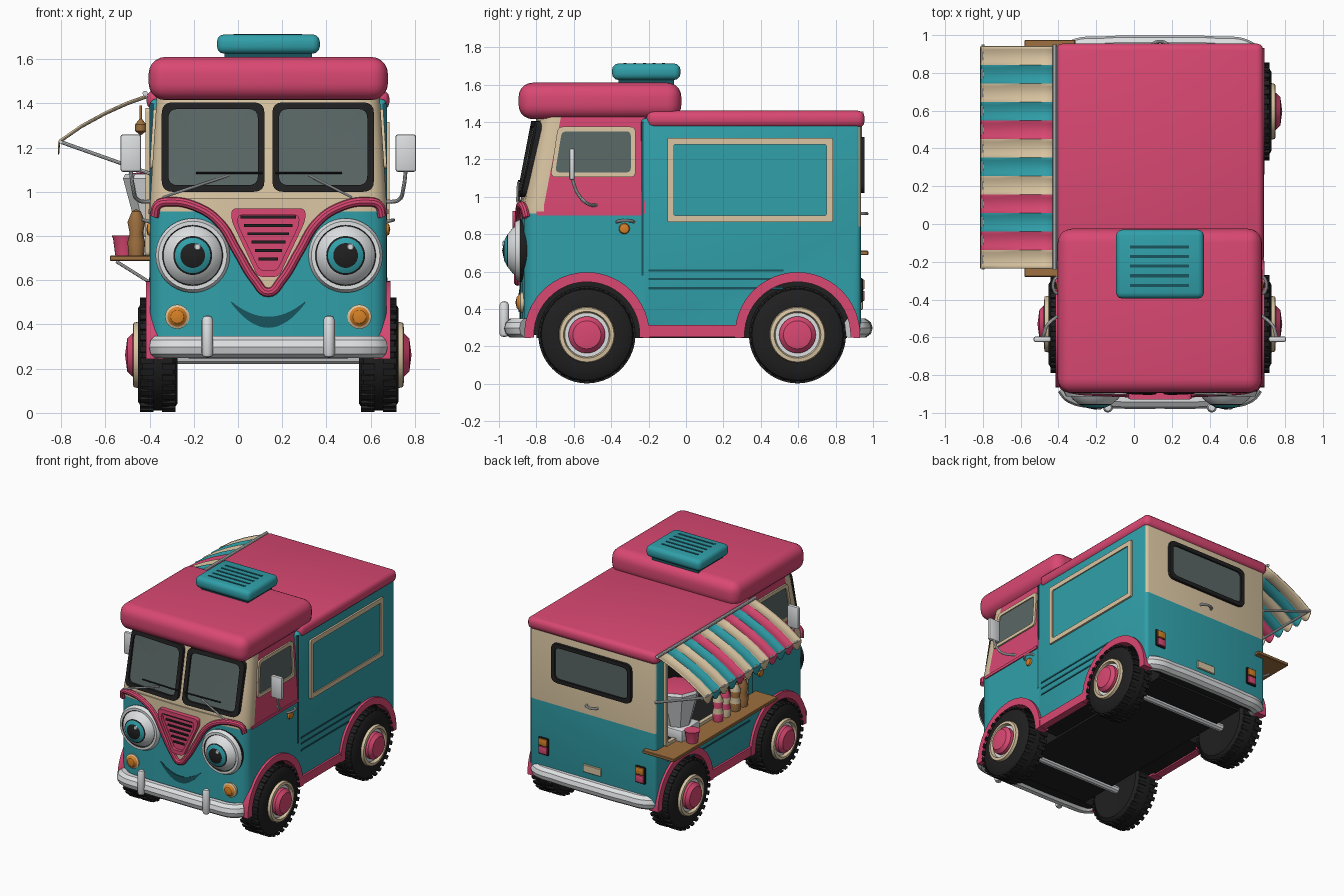
import bpy, bmesh
from math import sin, cos, pi, radians
from mathutils import Vector, Matrix

old = bpy.data.objects.get("Cube")
if old:
    bpy.data.objects.remove(old)

COLORS = {
    "pink": (0.70, 0.065, 0.17), "teal": (0.03, 0.35, 0.40), "cream": (0.70, 0.56, 0.36),
    "black": (0.014, 0.014, 0.015), "glass": (0.10, 0.135, 0.13), "white": (0.72, 0.74, 0.75),
    "brown": (0.34, 0.16, 0.05), "orange": (0.68, 0.22, 0.02), "dark_teal": (0.01, 0.09, 0.11)}
MATS = {}
for key, rgb in COLORS.items():
    m = bpy.data.materials.new(key)
    m.use_nodes = True
    m.diffuse_color = (*rgb, 1)
    m.node_tree.nodes["Principled BSDF"].inputs["Base Color"].default_value = (*rgb, 1)
    MATS[key] = m

CX, HW = 0.137, 0.535          # body centre line and half width
WHEEL_Y, WHEEL_Z = (-0.53, 0.596), 0.262


def finish(bm, name, mats):
    bmesh.ops.remove_doubles(bm, verts=bm.verts, dist=1e-5)
    bmesh.ops.recalc_face_normals(bm, faces=bm.faces)
    me = bpy.data.meshes.new(name)
    bm.to_mesh(me)
    bm.free()
    for k in mats:
        me.materials.append(MATS[k])
    ob = bpy.data.objects.new(name, me)
    bpy.context.collection.objects.link(ob)
    return ob


def box(name, x, y, z, mat, bevel=0, segs=3):
    bm = bmesh.new()
    size = Vector((x[1] - x[0], y[1] - y[0], z[1] - z[0]))
    mid = Vector((sum(x), sum(y), sum(z))) / 2
    bmesh.ops.create_cube(bm, size=1, matrix=Matrix.Translation(mid) @ Matrix.Diagonal((*size, 1)))
    if bevel:
        bmesh.ops.bevel(bm, geom=bm.edges[:], offset=bevel, segments=segs, affect='EDGES', profile=0.5)
    return finish(bm, name, [mat])


def lathe(name, prof, loc, axis=(0, 0, 1), seg=32):
    """prof rows: radius, height, colour of the band that follows"""
    bm = bmesh.new()
    mats = list(dict.fromkeys(p[2] for p in prof))
    rot = Vector((0, 0, 1)).rotation_difference(Vector(axis))
    rings = [[bm.verts.new(Vector(loc) + rot @ Vector((r * cos(2 * pi * i / seg), r * sin(2 * pi * i / seg), h)))
              for i in range(seg)] for r, h, _ in prof]
    for a, b, p in zip(rings, rings[1:], prof):
        for i in range(seg):
            j = (i + 1) % seg
            bm.faces.new((a[i], a[j], b[j], b[i])).material_index = mats.index(p[2])
    return finish(bm, name, mats)


def tube(name, pts, r, mat, smooth=True):
    cu = bpy.data.curves.new(name, 'CURVE')
    cu.dimensions, cu.bevel_depth, cu.bevel_resolution, cu.use_fill_caps = '3D', r, 3, True
    cu.resolution_u = 6
    sp = cu.splines.new('BEZIER')
    sp.bezier_points.add(len(pts) - 1)
    for bp, p in zip(sp.bezier_points, pts):
        bp.co = p
        bp.handle_left_type = bp.handle_right_type = 'AUTO' if smooth else 'VECTOR'
    cu.materials.append(MATS[mat])
    ob = bpy.data.objects.new(name, cu)
    bpy.context.collection.objects.link(ob)
    bpy.ops.object.select_all(action='DESELECT')
    ob.select_set(True)
    bpy.context.view_layer.objects.active = ob
    bpy.ops.object.convert(target='MESH')


def strip(name, A, B, place, d0, d1, mat, closed=False):
    """solid band between two outlines laid on a surface"""
    bm = bmesh.new()
    rows = [[bm.verts.new(place(*p, d)) for p, d in ((a, d0), (a, d1), (b, d1), (b, d0))] for a, b in zip(A, B)]
    pairs = list(zip(rows, rows[1:])) + ([(rows[-1], rows[0])] if closed else [])
    for r, q in pairs:
        for k in range(4):
            bm.faces.new((r[k], r[(k + 1) % 4], q[(k + 1) % 4], q[k]))
    if not closed:
        bm.faces.new(rows[0])
        bm.faces.new(rows[-1])
    return finish(bm, name, [mat])


def rounded(pts, r, n=4):
    out = []
    for i, p in enumerate(pts):
        p, a, b = Vector(p), Vector(pts[i - 1]), Vector(pts[(i + 1) % len(pts)])
        s, e = p + (a - p).normalized() * r, p + (b - p).normalized() * r
        out += [s * (1 - t) ** 2 + p * 2 * t * (1 - t) + e * t * t for t in (k / n for k in range(n + 1))]
    return out


def rect(a0, a1, b0, b1):
    return [(a0, b0), (a1, b0), (a1, b1), (a0, b1)]


def window(name, pts, r, w, place, frame, pane=None, depth=0.02):
    """raised frame with a pane set into it"""
    outer = rounded(pts, r)
    lo = Vector((min(p.x for p in outer), min(p.y for p in outer)))
    hi = Vector((max(p.x for p in outer), max(p.y for p in outer)))
    c, s = (lo + hi) / 2, hi - lo
    inner = [c + Vector(((p.x - c.x) * (1 - 2 * w / s.x), (p.y - c.y) * (1 - 2 * w / s.y))) for p in outer]
    strip(name + "_frame", outer, inner, place, -0.01, depth, frame, True)
    if pane:
        strip(name + "_pane", inner, [c] * len(inner), place, -0.005, depth * 0.4, pane, True)


# Surfaces that details are laid on
def lean(z): return max(0, (z - 0.95) / 0.47)
def half(z): return HW - 0.03 * lean(z)
def front_y(z): return -0.89 + 0.09 * lean(z)
def drop(u): return 0.025 * u * u + 0.06 * u ** 24
def front(x, z, d): return (x, front_y(z) + drop(min(1, abs(x - CX) / half(z))) - d, z)
def rear(x, z, d): return (x, 0.935 + d, z)
def cab_side(s): return lambda y, z, d: (CX + s * (half(z) + d), y, z)
def box_side(s): return lambda y, z, d: (CX + s * (HW + d), y, z)


# Cab: stacked plan outlines, teal below, cream front and pink doors above
bm = bmesh.new()
US = [u * k for k, us in ((-1, (1, .985, .96, .9, .75, .5, .25)), (1, (0, .25, .5, .75, .9, .96, .985, 1))) for u in us]
loops = []
for z in (0.26, 0.6, 0.91, 0.95, 1.2, 1.43):
    w, f = half(z), front_y(z)
    pts = [(-w, -0.22), (-w, f + 0.13)] + [(u * w, f + drop(abs(u))) for u in US] + [(w, f + 0.13), (w, -0.22)]
    loops.append([bm.verts.new((CX + x, y, z)) for x, y in pts])
N = len(loops[0])
for k, (a, b) in enumerate(zip(loops, loops[1:])):
    for i in range(N):
        fc = bm.faces.new((a[i], a[(i + 1) % N], b[(i + 1) % N], b[i]))
        fc.material_index = 0 if k < 2 else (2 if i in (0, N - 2, N - 1) else 1)
bm.faces.new(loops[0]).material_index = 3
bm.faces.new(loops[-1]).material_index = 2
cab = finish(bm, "cab", ["teal", "cream", "pink", "black"])

# Rear box: teal, with a cream upper back and a black underside
rear_box = box("rear_box", (CX - HW, CX + HW), (-0.24, 0.935), (0.26, 1.42), "teal", 0.025)
bm = bmesh.new()
bm.from_mesh(rear_box.data)
bmesh.ops.bisect_plane(bm, geom=bm.verts[:] + bm.edges[:] + bm.faces[:], plane_co=(0, 0, 0.84), plane_no=(0, 0, 1))
for fc in bm.faces:
    if fc.normal.y > 0.6 and fc.calc_center_median().z > 0.84:
        fc.material_index = 1
    elif fc.normal.z < -0.9:
        fc.material_index = 2
bm.to_mesh(rear_box.data)
bm.free()
for k in ("cream", "black"):
    rear_box.data.materials.append(MATS[k])


def cut(target, cutter):
    mod = target.modifiers.new("cut", 'BOOLEAN')
    mod.operation, mod.solver, mod.object, mod.material_mode = 'DIFFERENCE', 'EXACT', cutter, 'TRANSFER'
    bpy.context.view_layer.objects.active = target
    bpy.ops.object.modifier_apply(modifier=mod.name)
    bpy.data.objects.remove(cutter)


# Wheel wells and serving hatch
for body, y in zip((cab, rear_box), WHEEL_Y):
    for s in (1, -1):
        cut(body, lathe("well", [(0, 0, "black"), (0.29, 0, "black"), (0.29, 0.3, "black"), (0, 0.3, "black")],
                        (CX + s * 0.36, y, WHEEL_Z), (s, 0, 0), 40))
cut(rear_box, box("hatch", (-0.6, -0.1), (-0.14, 0.82), (0.73, 1.36), "black"))
window("hatch", rect(-0.16, 0.84, 0.71, 1.38), 0.02, 0.025, box_side(-1), "cream")

# Roofs and vent
box("rear_roof", (CX - 0.55, CX + 0.548), (-0.21, 0.955), (1.37, 1.46), "pink", 0.035)
box("cab_roof", (CX - 0.541, CX + 0.541), (-0.895, -0.025), (1.415, 1.61), "pink", 0.075, 5)
box("vent", (-0.095, 0.37), (-0.395, -0.03), (1.625, 1.712), "teal", 0.032)
box("vent_base", (-0.06, 0.335), (-0.36, -0.065), (1.6, 1.63), "dark_teal")
for i in range(5):
    y = -0.325 + i * 0.051
    box("vent_slot", (-0.02, 0.29), (y - 0.008, y + 0.008), (1.705, 1.715), "dark_teal")

# Front: windscreens, wipers, V trim, grille, smile
window("left_windscreen", rect(0.155, 0.615, 1.0, 1.405), 0.05, 0.03, front, "black", "glass", 0.025)
window("right_windscreen", rect(-0.345, 0.12, 1.0, 1.405), 0.05, 0.03, front, "black", "glass", 0.025)
for x0, x1 in ((0.515, 0.32), (-0.34, -0.04)):
    tube("wiper_arm", [front(x0, 0.975, 0.03), front(x1, 1.075, 0.035)], 0.006, "white", False)
    tube("wiper_blade", [front(x1 - 0.15, 1.085, 0.03), front(x1 + 0.15, 1.085, 0.03)], 0.005, "black", False)
V = [(0, .545), (.06, .60), (.14, .73), (.22, .86), (.32, .93), (.45, .955), (.5, .94), (.515, .89)]
V = [(CX - x, z) for x, z in V[:0:-1]] + [(CX + x, z) for x, z in V]
tube("front_trim", [front(x, z, 0.01) for x, z in V], 0.021, "pink")
strip("front_cream_panel", V[2:-2], [(x, 0.97) for x, z in V[2:-2]], front, -0.01, 0.008, "cream")
window("grille", [(-0.03, .925), (-0.03, .87), (.09, .615), (.185, .615), (.305, .87), (.305, .925)],
       0.025, 0.03, front, "pink", "pink", 0.04)
for i in range(6):
    z, w = 0.88 - i * 0.038, 0.125 - i * 0.016
    strip("grille_slot", [(CX - w, z), (CX + w, z)], [(CX - w, z + .013), (CX + w, z + .013)], front, 0, 0.026, "black")
arc = [k / 10 for k in range(-10, 11)]
strip("smile", [(CX + .17 * t, .385 + .115 * t * t) for t in arc], [(CX + .165 * t, .435 + .068 * t * t) for t in arc],
      front, -0.01, 0.006, "dark_teal")

# Eyes and front lamps
for x in (-0.205, 0.487):
    lathe("eye", [(.15, -.03, "black"), (.165, .0, "black"), (.168, .02, "white"), (.155, .045, "white"),
                  (.137, .045, "black"), (.133, .04, "white"), (.12, .06, "white"), (.088, .085, "black"),
                  (.08, .09, "teal"), (.056, .103, "black"), (0, .115, "black")], (x, -0.868, 0.712), (0, -1, 0), 40)
    lathe("eye_glint", [(.016, 0, "white"), (.012, .006, "white"), (0, .008, "white")],
          (x + 0.022, -0.974, 0.75), (0, -1, 0), 12)
for s in (1, -1):
    lathe("front_lamp", [(.055, -.04, "cream"), (.055, .02, "cream"), (.044, .024, "orange"), (.03, .04, "orange"),
                         (0, .047, "orange")], (CX + s * 0.412, -0.865, 0.435), (0, -1, 0), 24)

# Bumpers
for name, y, s in (("front_bumper", -0.925, 1), ("rear_bumper", 0.945, -1)):
    tube(name, [(CX + x, y + s * d, 0.298) for x, d in
                ((-.5, .07), (-.46, .025), (-.3, .005), (0, 0), (.3, .005), (.46, .025), (.5, .07))], 0.053, "white")
for s in (1, -1):
    lathe("bumper_guard", [(0, 0, "white"), (.02, .005, "white"), (.026, .02, "white"), (.026, .17, "white"),
                           (.018, .187, "white"), (0, .192, "white")], (CX + s * 0.275, -0.972, 0.25), seg=16)

# Wheels, arches, doors and mirrors, on both sides
for s in (1, -1):
    for y in WHEEL_Y:
        lathe("wheel", [(0, .02, "black"), (.12, 0, "black"), (.22, 0, "black"), (.245, .02, "black"),
                        (.252, .05, "black"), (.252, .13, "black"), (.243, .16, "black"), (.21, .18, "black"),
                        (.15, .18, "cream"), (.145, .2, "cream"), (.125, .203, "cream"), (.118, .18, "white"),
                        (.098, .18, "pink"), (.098, .205, "pink"), (.075, .228, "pink"), (0, .238, "pink")],
              (CX + s * 0.41, y, WHEEL_Z), (s, 0, 0), 40)
        bm = bmesh.new()
        for i in range(60):
            spot = Matrix.Translation((CX + s * (0.45 if i % 2 else 0.55), y, WHEEL_Z))
            bmesh.ops.create_cube(bm, size=1, matrix=spot @ Matrix.Rotation(i * pi / 30, 4, 'X')
                                  @ Matrix.Translation((0, 0, 0.252)) @ Matrix.Diagonal((0.06, 0.028, 0.014, 1)))
        finish(bm, "tread", ["black"])
        angles = [radians(-3 + k * 7.75) for k in range(25)]
        strip("wheel_arch", [(y + .335 * cos(a), WHEEL_Z + .335 * sin(a)) for a in angles],
              [(y + .283 * cos(a), WHEEL_Z + .283 * sin(a)) for a in angles], box_side(s), -0.06, 0.018, "pink")
    strip("sill", [(-0.21, 0.25), (0.275, 0.25)], [(-0.21, 0.315), (0.275, 0.315)], box_side(s), -0.04, 0.015, "pink")
    for z in (0.6, 0.555, 0.505):
        strip("side_groove", [(-0.2, z), (0.52, z)], [(-0.2, z + .012), (0.52, z + .012)], box_side(s), -0.01, 0.004,
              "dark_teal")
    strip("door_seam", [(-0.238, 0.58), (-0.238, 1.4)], [(-0.228, 0.58), (-0.228, 1.4)], box_side(s), -0.02, 0.003,
          "dark_teal")
    window("door_window", [(-0.725, 1.105), (-0.27, 1.105), (-0.27, 1.375), (-0.685, 1.375)], 0.03, 0.025,
           cab_side(s), "cream", "glass", 0.012)
    strip("belt_trim", [(-0.8, 0.9), (-0.24, 0.9)], [(-0.8, 0.92), (-0.24, 0.92)], cab_side(s), -0.01, 0.008, "pink")
    side = box_side(s)
    tube("door_handle", [side(-0.37, .865, 0), side(-0.36, .87, .02), side(-0.29, .87, .02), side(-0.28, .865, 0)],
         0.008, "white")
    lathe("side_lamp", [(.03, 0, "orange"), (.025, .012, "orange"), (0, .018, "orange")],
          side(-0.33, 0.83, -0.001), (s, 0, 0), 16)
    mx = CX + s * 0.622
    box("mirror", (mx - 0.047, mx + 0.047), (-0.625, -0.595), (1.09, 1.26), "white", 0.012, 2)
    tube("mirror_arm", [(mx, -0.61, 1.1), (mx - s * .01, -0.58, 1.02), (mx - s * .03, -0.53, 0.965),
                        side(-0.47, 0.955, -0.02)], 0.009, "white")

# Framed panel on the closed side
window("side_panel", rect(-0.10, 0.785, 0.865, 1.315), 0.012, 0.035, box_side(1), "cream", "teal", 0.014)

# Back: window, handle, plate, lamps
window("back_window", rect(-0.2, 0.475, 1.02, 1.32), 0.05, 0.03, rear, "black", "glass")
tube("back_handle", [rear(.09, .91, 0), rear(.1, .91, .02), rear(.175, .91, .02), rear(.185, .91, 0)], 0.009, "white")
box("number_plate", (0.06, 0.215), (0.93, 0.945), (0.395, 0.455), "cream", 0.004, 1)
for s in (1, -1):
    x = CX + s * 0.41
    box("tail_lamp_base", (x - .042, x + .042), (0.93, 0.945), (0.435, 0.565), "black", 0.004, 1)
    box("tail_lamp_top", (x - .034, x + .034), (0.93, 0.955), (0.505, 0.557), "orange", 0.006, 2)
    box("tail_lamp_bottom", (x - .034, x + .034), (0.93, 0.955), (0.443, 0.498), "pink", 0.006, 2)

# Underside and axles
box("undertray", (CX - 0.36, CX + 0.36), (-0.8, 0.86), (0.245, 0.3), "black")
for y in WHEEL_Y:
    tube("axle", [(CX - 0.43, y, 0.25), (CX + 0.43, y, 0.25)], 0.03, "white", False)

# Striped awning with scalloped edge
names = {"C": "cream", "T": "teal", "P": "pink"}
bm = bmesh.new()
prof = [(-0.415, 1.44), (-0.5, 1.41), (-0.6, 1.365), (-0.71, 1.305), (-0.81, 1.235)]
step = 1.175 / 12
for i, c in enumerate("CTCTPCTCPTPC"):
    y0 = 0.94 - i * step
    ys = [y0 - step * k / 6 for k in range(7)]
    rows = [[bm.verts.new((x, y, z - 0.012 * sin(pi * k / 6))) for k, y in enumerate(ys)] for x, z in prof]
    rows.append([bm.verts.new((-0.815, y, 1.215 - 0.045 * sin(pi * k / 6))) for k, y in enumerate(ys)])
    for a, b in zip(rows, rows[1:]):
        for k in range(6):
            bm.faces.new((a[k], a[k + 1], b[k + 1], b[k])).material_index = "CTP".index(c)
awning = finish(bm, "awning", names.values())
awning.modifiers.new("cloth", 'SOLIDIFY').thickness = 0.006
tube("awning_rail", [(-0.42, -0.24, 1.445), (-0.42, 0.95, 1.445)], 0.012, "white", False)
tube("awning_rod", [(-0.8, -0.24, 1.225), (-0.8, 0.95, 1.225)], 0.008, "white", False)
for y in (-0.225, 0.93):
    tube("awning_arm", [(-0.8, y, 1.225), (-0.39, y, 1.08)], 0.009, "white", False)

# Counter and goods
box("counter", (-0.58, -0.31), (-0.28, 0.975), (0.688, 0.712), "brown", 0.004, 1)
for y in (0.1, 0.8):
    tube("counter_brace", [(-0.55, y, 0.685), (-0.39, y, 0.585)], 0.008, "white", False)
box("machine_base", (-0.47, -0.28), (0.5, 0.72), (0.712, 0.8), "white", 0.01, 2)
lathe("machine_hopper", [(0, .8, "white"), (.09, .8, "white"), (.16, 1.06, "white"), (.15, 1.08, "pink"),
                         (0, 1.1, "pink")], (-0.36, 0.61, 0), seg=8)
lathe("cup", [(0, 0, "pink"), (.04, 0, "pink"), (.05, .075, "pink"), (.056, .09, "pink"), (0, .09, "pink")],
      (-0.515, 0.66, 0.712), seg=20)
for y, a, b in ((0.27, "pink", "cream"), (0.18, "cream", "pink"), (0.06, "brown", "cream"), (-0.03, "brown", "brown")):
    lathe("treat_jar", [(0, 0, a), (.035, 0, a), (.04, .06, b), (.03, .1, a), (.04, .15, b), (.02, .2, a), (0, .21, a)],
          (-0.46, y, 0.712), seg=14)
    lathe("hanging_treat", [(0, -.035, b), (.025, -.015, b), (.025, .015, a), (.006, .04, a), (.006, .1, a), (0, .1, a)],
          (-0.44, y, 1.29), seg=14)

# Shading
bpy.ops.object.select_all(action='DESELECT')
for ob in bpy.context.collection.objects:
    if ob.type == 'MESH':
        ob.select_set(True)
        bpy.context.view_layer.objects.active = ob
bpy.ops.object.shade_smooth_by_angle(angle=radians(35))
